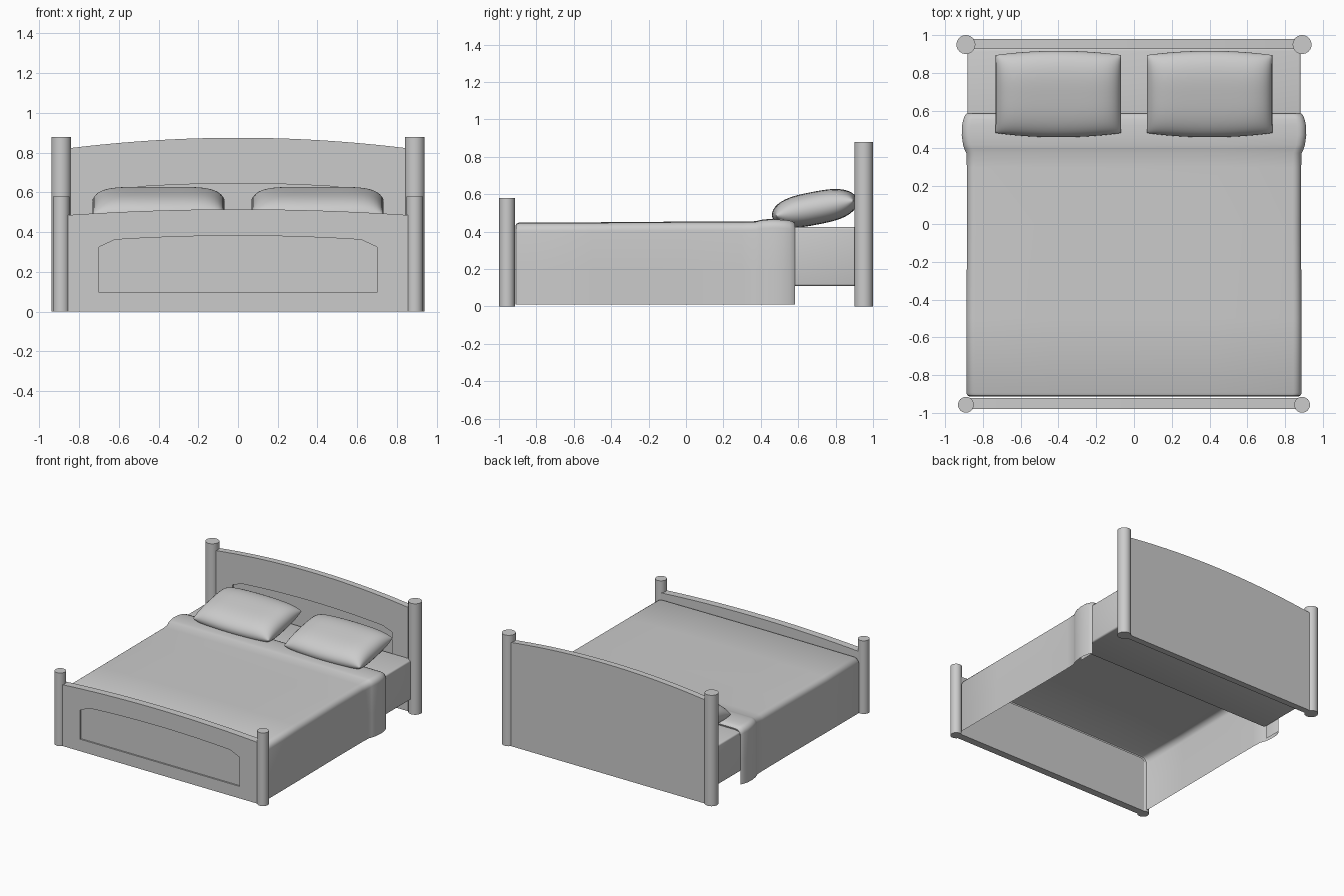
import bpy, bmesh, math
from mathutils import Matrix

if "Cube" in bpy.data.objects:
    bpy.data.objects.remove(bpy.data.objects["Cube"])


def finish(name, bm, smooth=True):
    bmesh.ops.recalc_face_normals(bm, faces=bm.faces[:])
    me = bpy.data.meshes.new(name)
    bm.to_mesh(me)
    bm.free()
    ob = bpy.data.objects.new(name, me)
    bpy.context.collection.objects.link(ob)
    bpy.ops.object.select_all(action='DESELECT')
    ob.select_set(True)
    bpy.context.view_layer.objects.active = ob
    if smooth:
        bpy.ops.object.shade_smooth_by_angle(angle=math.radians(40))
    return ob


def prism(name, pts, y0, y1):
    """Extrude an x-z outline from y0 to y1."""
    bm = bmesh.new()
    f = bm.faces.new([bm.verts.new((x, y0, z)) for x, z in pts])
    new = bmesh.ops.extrude_face_region(bm, geom=[f])['geom']
    bmesh.ops.translate(bm, vec=(0, y1 - y0, 0),
                        verts=[v for v in new if isinstance(v, bmesh.types.BMVert)])
    return finish(name, bm, False)


def arch(w, z_edge, z_mid, n=20):
    """Shallow arc from +w to -w."""
    return [(w * (1 - 2 * i / n), z_edge + (z_mid - z_edge) * (1 - (1 - 2 * i / n) ** 2))
            for i in range(n + 1)]


def board(name, y0, y1, z_edge, z_mid, rec_bottom, rec_side, rec_edge, rec_mid):
    """Arched board with a recessed front panel."""
    ob = prism(name, [(-0.87, 0.0), (0.87, 0.0)] + arch(0.87, z_edge, z_mid), y0, y1)
    outline = [(-0.7, rec_bottom), (0.7, rec_bottom), (0.7, rec_side),
               *arch(0.62, rec_edge, rec_mid), (-0.7, rec_side)]
    cutter = prism(name + "_cutter", outline, y0 - 0.05, y0 + 0.012)
    cutter.hide_render = True
    mod = ob.modifiers.new("recess", 'BOOLEAN')
    mod.object, mod.operation, mod.solver = cutter, 'DIFFERENCE', 'EXACT'
    bpy.ops.object.select_all(action='DESELECT')
    ob.select_set(True)
    bpy.context.view_layer.objects.active = ob
    bpy.ops.object.modifier_apply(modifier=mod.name)
    bpy.data.objects.remove(cutter)
    bpy.ops.object.shade_smooth_by_angle(angle=math.radians(25))


def post(name, x, y, r, h):
    bm = bmesh.new()
    bmesh.ops.create_cone(bm, cap_ends=True, segments=32, radius1=r, radius2=r, depth=h,
                          matrix=Matrix.Translation((x, y, h / 2)))
    finish(name, bm)


# Headboard, footboard and posts
board("headboard", 0.93, 0.98, 0.82, 0.875, 0.15, 0.59, 0.62, 0.645)
board("footboard", -0.98, -0.922, 0.485, 0.515, 0.095, 0.325, 0.362, 0.382)
for s, side in ((-1, "left"), (1, "right")):
    post("head_post_" + side, s * 0.89, 0.95, 0.05, 0.88)
    post("foot_post_" + side, s * 0.89, -0.957, 0.042, 0.58)

# Mattress: only the head end is modelled under the cover
bm = bmesh.new()
bmesh.ops.create_cube(bm, size=1, matrix=Matrix.Translation((0, 0.68, 0.267))
                      @ Matrix.Diagonal((1.765, 0.5, 0.315, 1)))
bmesh.ops.bevel(bm, geom=bm.edges[:], offset=0.012, segments=3, affect='EDGES', profile=0.5)
finish("mattress", bm)


def section(w, t, r=0.045):
    """Upside-down U: side, rounded corner, top."""
    half = [(w, 0.01), (w, 0.2)]
    for i in range(7):
        a = math.pi / 2 * i / 6
        half.append((w - r + r * math.cos(a), t - r + r * math.sin(a)))
    half.append((w / 2, t + 0.002))
    return half + [(0, t + 0.003)] + [(-x, z) for x, z in reversed(half)]


# Cover: open sheet lofted along y, with the folded band near the pillows
stations = [(-0.912, 0.872, 0.428), (-0.908, 0.882, 0.439), (-0.895, 0.888, 0.445),
            (-0.5, 0.887, 0.447), (0.0, 0.884, 0.451), (0.3, 0.885, 0.451),
            (0.375, 0.888, 0.453), (0.395, 0.897, 0.459), (0.42, 0.905, 0.463),
            (0.47, 0.912, 0.465), (0.52, 0.911, 0.463), (0.555, 0.903, 0.459),
            (0.575, 0.895, 0.452), (0.584, 0.887, 0.44), (0.58, 0.884, 0.428),
            (0.45, 0.884, 0.427)]
bm = bmesh.new()
rows = [[bm.verts.new((x, y, z)) for x, z in section(w, t)] for y, w, t in stations]
for a, b in zip(rows, rows[1:]):
    for i in range(len(a) - 1):
        bm.faces.new((a[i], a[i + 1], b[i + 1], b[i]))
finish("bed_cover", bm)


# Pillows: inflated rectangles, tilted up towards the headboard
def pillow(name, cx, n=28):
    bm = bmesh.new()
    c = [math.sin(math.pi / 2 * (2 * i / n - 1)) for i in range(n + 1)]
    for s in (-1, 1):
        grid = []
        for u in c:
            row = []
            for v in c:
                h = 0.088 * math.sqrt(max(0, (1 - abs(u) ** 6) * (1 - abs(v) ** 3)))
                row.append(bm.verts.new((0.332 * u, (0.21 + 0.022 * (1 - u * u)) * v, s * h)))
            grid.append(row)
        for i in range(n):
            for j in range(n):
                bm.faces.new((grid[i][j], grid[i + 1][j], grid[i + 1][j + 1], grid[i][j + 1]))
    bmesh.ops.remove_doubles(bm, verts=bm.verts[:], dist=1e-5)
    bm.transform(Matrix.Translation((cx, 0.688, 0.525))
                 @ Matrix.Rotation(math.radians(11), 4, 'X'))
    ob = finish(name, bm, False)
    bpy.ops.object.shade_smooth()
    return ob


pillow("pillow_left", -0.4)
pillow("pillow_right", 0.4)
